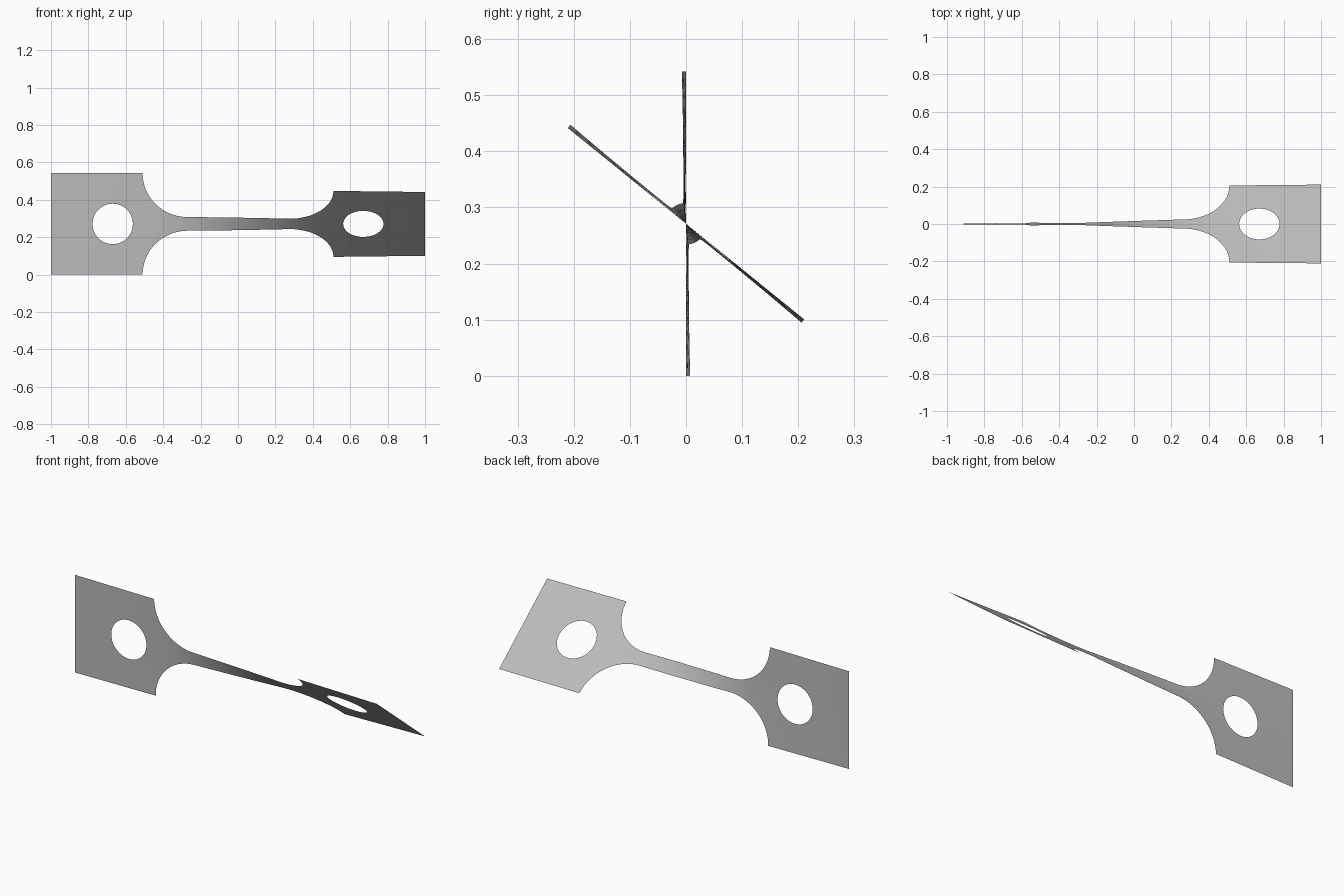
import bpy
import bmesh
from math import sin, cos, atan2, sqrt, radians

if "Cube" in bpy.data.objects:
    bpy.data.objects.remove(bpy.data.objects["Cube"])

HALF = 0.271       # half height of the grip tabs
NECK = 0.037       # half height of the narrow bar
TAB = 0.51         # inner end of each tab
FILLET = 0.27      # inner end of each rounded shoulder
HOLE_X, HOLE_R = 0.67, 0.108
ROWS = 16
TOTAL = radians(51)


def half_width(x):
    u = min(max((abs(x) - FILLET) / (TAB - FILLET), 0), 1)
    return NECK + (HALF - NECK) * (1 - sqrt(1 - u * u))


# Twist builds up fastest where the sheet is narrow
STEPS = 400
twist = [0.0]
for i in range(STEPS):
    x = -1 + 2 * (i + 0.5) / STEPS
    rate = 0.4 / HALF if abs(x) > TAB else 1 / half_width(x)
    twist.append(twist[-1] + rate)


def angle(x):
    t = min(max((x + 1) / 2 * STEPS, 0), STEPS - 0.001)
    i = int(t)
    return TOTAL * (twist[i] + (twist[i + 1] - twist[i]) * (t - i)) / twist[-1]


def add_grid(bm, lines):
    """Join neighbouring lines of (x, v) points with quads."""
    grid = [[bm.verts.new((x, 0, v)) for x, v in line] for line in lines]
    for a, b in zip(grid, grid[1:]):
        for i in range(len(a) - 1):
            bm.faces.new((a[i], b[i], b[i + 1], a[i + 1]))


def tab_lines(side):
    """Rings running from the rectangular tab edge to the round hole."""
    x0, x1 = sorted((side * TAB, side))
    corners = [(x0, -HALF), (x1, -HALF), (x1, HALF), (x0, HALF), (x0, -HALF)]
    outer = []
    for (ax, av), (bx, bv) in zip(corners, corners[1:]):
        outer += [(ax + (bx - ax) * k / ROWS, av + (bv - av) * k / ROWS)
                  for k in range(ROWS)]
    outer.append(corners[0])
    cx = side * HOLE_X
    rings = []
    for r in range(7):
        f = r / 6
        ring = []
        for x, v in outer:
            a = atan2(v, x - cx)
            ring.append((x + (cx + HOLE_R * cos(a) - x) * f,
                         v + (HOLE_R * sin(a) - v) * f))
        rings.append(ring)
    return rings


bm = bmesh.new()

# Narrow bar and its rounded shoulders
cols = 100
neck = []
for c in range(cols + 1):
    # columns crowd towards the steep shoulder ends
    s = 2 * c / cols - 1
    x = TAB * sin(s * radians(90))
    w = half_width(x)
    neck.append([(x, w * (2 * r / ROWS - 1)) for r in range(ROWS + 1)])
add_grid(bm, neck)

# Grip tabs with holes
for side in (-1, 1):
    add_grid(bm, tab_lines(side))

bmesh.ops.remove_doubles(bm, verts=bm.verts, dist=0.0002)
bmesh.ops.recalc_face_normals(bm, faces=bm.faces)

# Twist about the long axis and lift to the ground
for v in bm.verts:
    a = angle(v.co.x)
    h = v.co.z
    v.co.y = -h * sin(a)
    v.co.z = HALF + h * cos(a)

mesh = bpy.data.meshes.new("twisted_test_strip")
bm.to_mesh(mesh)
bm.free()
strip = bpy.data.objects.new("twisted_test_strip", mesh)
bpy.context.collection.objects.link(strip)
mesh.polygons.foreach_set("use_smooth", [True] * len(mesh.polygons))

# Plain grey metal
grey = bpy.data.materials.new("plain grey")
grey.use_nodes = True
colour = (0.5, 0.5, 0.5, 1)
grey.diffuse_color = colour
grey.node_tree.nodes["Principled BSDF"].inputs["Base Color"].default_value = colour
mesh.materials.append(grey)
